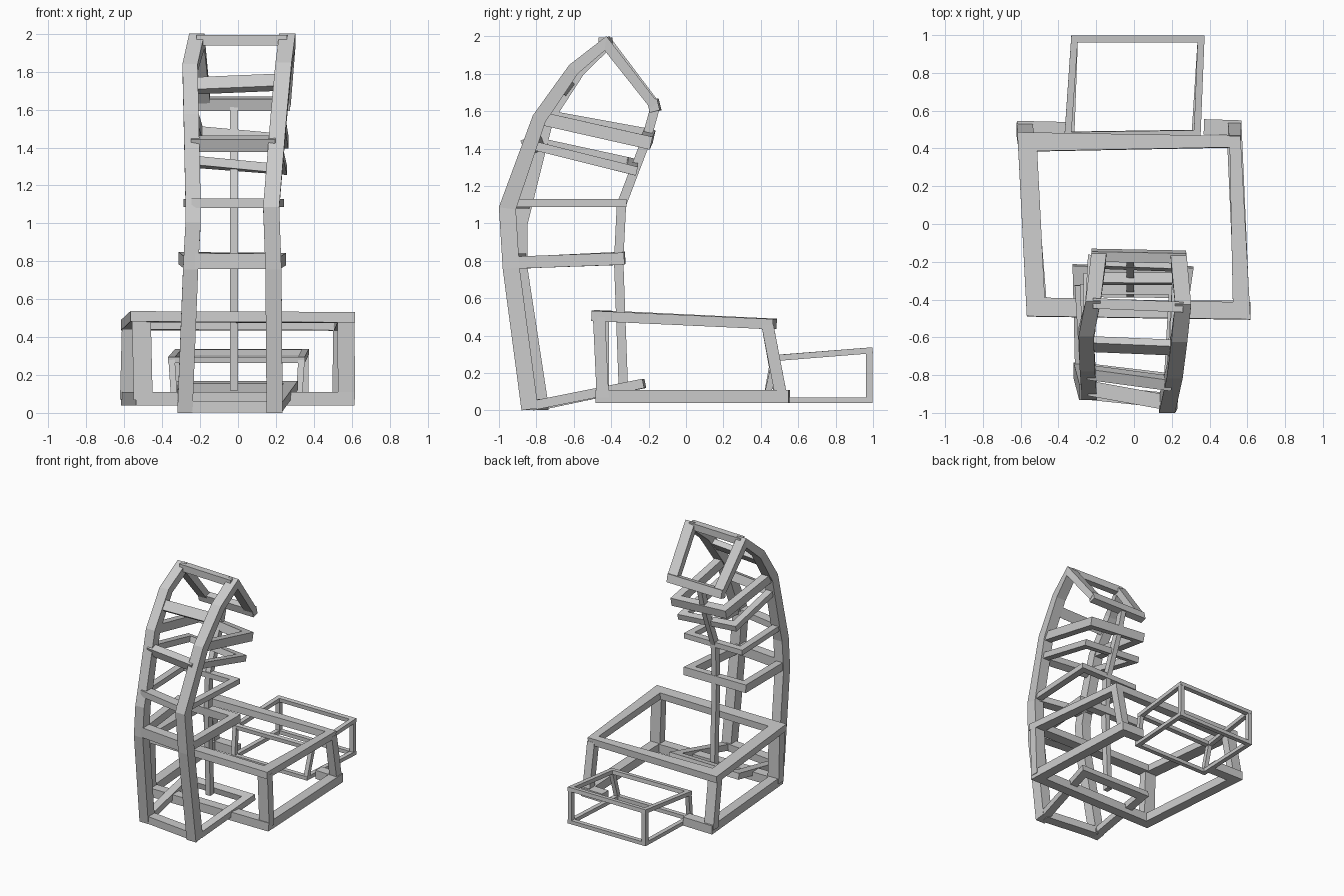
import bpy, bmesh
from mathutils import Vector as V


def beam(name, pts, w, h, n, closed=False):
    """Mitred rectangular bar along pts: width w across normal n, height h along n."""
    pts = [V(p) for p in pts]
    n = V(n).normalized()
    k = len(pts)
    ws = w if isinstance(w, (list, tuple)) else [w] * k
    bm = bmesh.new()
    rings = []
    for i, p in enumerate(pts):
        sides = []
        if closed or i > 0:
            sides.append(n.cross(p - pts[i - 1]).normalized())
        if closed or i < k - 1:
            sides.append(n.cross(pts[(i + 1) % k] - p).normalized())
        a, b = sides[0], sides[-1]
        s = (a + b) / (1 + a.dot(b)) * ws[i] / 2
        u = n * h / 2
        rings.append([bm.verts.new(q) for q in (p + s + u, p - s + u, p - s - u, p + s - u)])
    for i in range(k if closed else k - 1):
        a, b = rings[i], rings[(i + 1) % k]
        for j in range(4):
            m = (j + 1) % 4
            bm.faces.new((a[j], a[m], b[m], b[j]))
    if not closed:
        bm.faces.new(rings[0])
        bm.faces.new(rings[-1])
    bmesh.ops.recalc_face_normals(bm, faces=bm.faces)
    me = bpy.data.meshes.new(name)
    bm.to_mesh(me)
    bm.free()
    ob = bpy.data.objects.new(name, me)
    bpy.context.collection.objects.link(ob)
    return ob


X, Y, Z = (1, 0, 0), (0, 1, 0), (0, 0, 1)

# Curved tower rails, folding over the top into the rear struts
beam("tower_rail_right", [(.193, -.835, .006), (.187, -.935, .76), (.175, -.955, 1.08),
     (.215, -.785, 1.56), (.24, -.6, 1.825), (.26, -.43, 1.962), (.235, -.17, 1.63)],
     [.09, .09, .09, .075, .065, .055, .05], .085, X)
beam("tower_rail_left", [(-.28, -.775, .006), (-.25, -.89, .76), (-.237, -.89, 1.0),
     (-.237, -.865, 1.1), (-.247, -.745, 1.56), (-.253, -.57, 1.82), (-.217, -.415, 1.962),
     (-.185, -.165, 1.635)], [.085, .085, .085, .085, .075, .065, .055, .05], .08, X)

# Front rungs: name, left and right centre, depth, height, normal
for name, a, b, w, h, n in (
        ("base_rung", (-.27, -.775, .032), (.19, -.83, .032), .08, .06, Z),
        ("lower_rung", (-.25, -.89, .80), (.187, -.935, .80), .08, .08, Z),
        ("middle_rung", (-.237, -.87, 1.105), (.175, -.945, 1.105), .08, .05, Z),
        ("upper_rung", (-.245, -.785, 1.42), (.2, -.845, 1.42), .06, .07, (0, -.37, 1)),
        ("high_rung", (-.25, -.635, 1.725), (.23, -.655, 1.745), .045, .08, (0, .6, .8)),
        ("top_bar", (-.217, -.42, 1.967), (.26, -.44, 1.967), .055, .055, Z),
        ("rear_crossbar", (-.225, -.165, 1.63), (.275, -.175, 1.63), .055, .065, (0, -.25, 1))):
    beam(name, [a, b], w, h, n)

# U-shaped hoops reaching back from the rails
for name, fr, br, bl, fl, w, h, slope in (
        ("base_hoop", (.2, -.8, .03), (.278, -.26, .138), (-.292, -.25, .138), (-.28, -.76, .03), .065, .05, -.2),
        ("lower_hoop", (.19, -.92, .79), (.222, -.36, .81), (-.282, -.355, .815), (-.25, -.88, .79), .06, .065, -.05),
        ("middle_hoop", (.18, -.93, 1.108), (.213, -.345, 1.108), (-.258, -.345, 1.108), (-.237, -.86, 1.108), .055, .042, 0),
        ("upper_hoop", (.2, -.81, 1.415), (.23, -.29, 1.285), (-.24, -.29, 1.325), (-.24, -.77, 1.43), .055, .048, .24),
        ("high_hoop", (.215, -.77, 1.56), (.235, -.215, 1.435), (-.215, -.2, 1.47), (-.245, -.74, 1.57), .06, .07, .23)):
    beam(name, [fr, br, bl, fl], w, h, (0, slope, 1))

# Single spine joining the backs of the hoops
beam("spine", [(-.02, -.335, .12), (-.02, -.36, .8), (-.02, -.345, 1.1), (-.02, -.215, 1.44),
     (-.02, -.165, 1.62)], .05, .042, X)

# Large low box: top ring, open bottom ring, corner posts
beam("large_top_ring", [(.57, -.46, .503), (.535, .435, .462), (-.565, .435, .465), (-.52, -.44, .507)],
     [.09, .06, .1, .1], .055, (0, .045, 1), True)
beam("large_bottom_ring", [(.37, .515, .075), (.53, .51, .075), (.572, -.445, .075),
     (-.5, -.445, .075), (-.575, .505, .075), (-.35, .5, .075)], .08, .07, Z)
for name, a, b, w in (
        ("large_front_post_right", (.57, -.465, .5), (.572, -.445, .07), .09),
        ("large_front_post_left", (-.51, -.445, .5), (-.5, -.445, .07), .1),
        ("large_back_post_right", (.535, .435, .46), (.53, .51, .07), .065),
        ("large_back_post_left", (-.57, .435, .46), (-.58, .505, .07), .085)):
    beam(name, [a, b], w, .065, Y)

# Small rear box
top = [(.335, .48, .28), (.355, .98, .32), (-.315, .98, .32), (-.35, .47, .28)]
bottom = [(.32, .43, .055), (.355, .98, .055), (-.315, .98, .055), (-.335, .43, .055)]
beam("small_top_ring", top, .036, .032, (0, -.08, 1), True)
beam("small_bottom_ring", bottom, .036, .03, Z, True)
for i, (a, b) in enumerate(zip(top, bottom)):
    beam("small_post_%d" % (i + 1), [a, b], .034, .036, Y)
